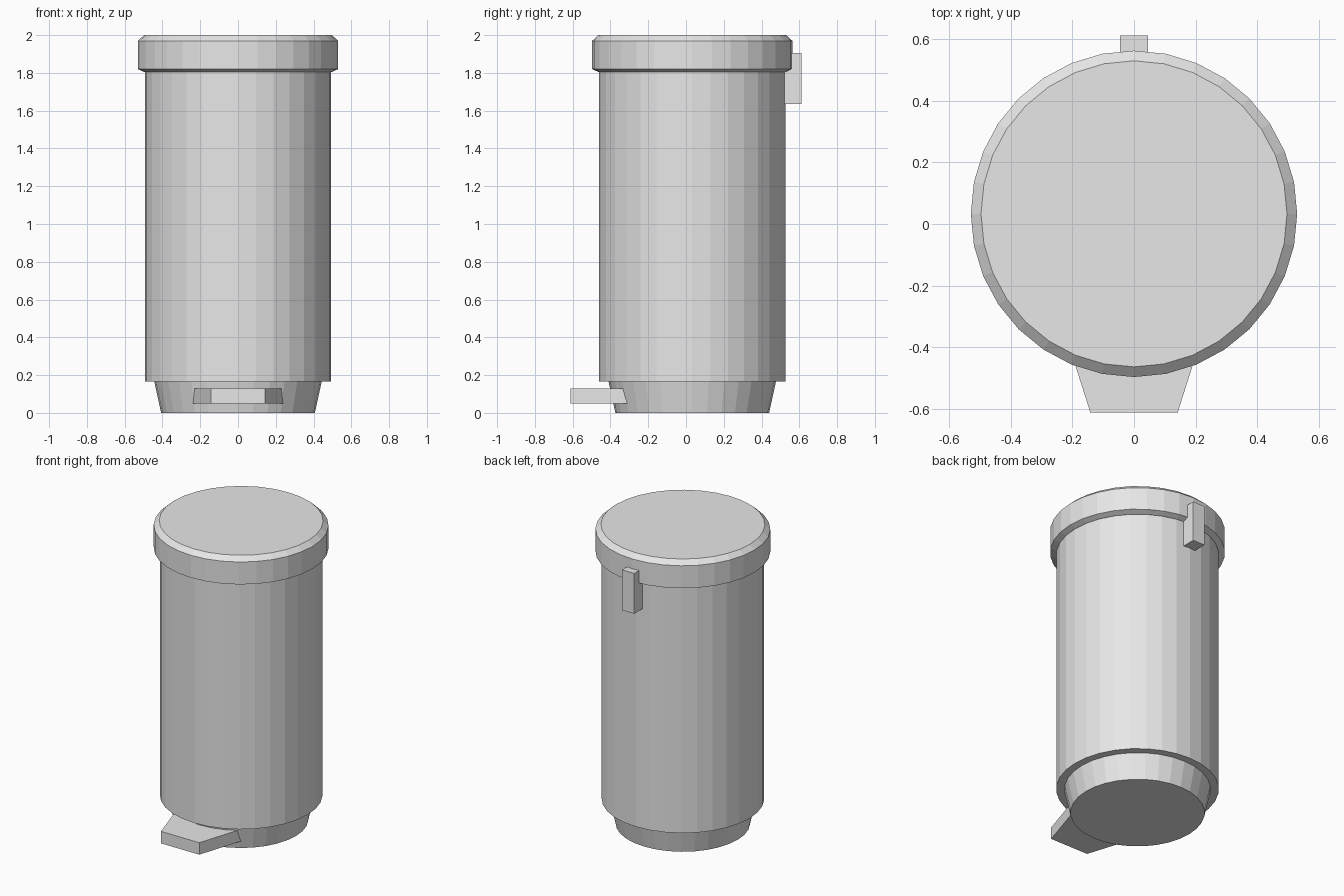
import bpy, bmesh, math

if "Cube" in bpy.data.objects:
    bpy.data.objects.remove(bpy.data.objects["Cube"])

SIDES = 32
CY = 0.033  # centre of the round parts along y

grey = bpy.data.materials.new("light_grey")
grey.diffuse_color = (0.8, 0.8, 0.8, 1)
grey.use_nodes = True
grey.node_tree.nodes["Principled BSDF"].inputs["Base Color"].default_value = grey.diffuse_color


def finish(name, bm):
    bmesh.ops.recalc_face_normals(bm, faces=bm.faces[:])
    mesh = bpy.data.meshes.new(name)
    bm.to_mesh(mesh)
    bm.free()
    mesh.materials.append(grey)
    obj = bpy.data.objects.new(name, mesh)
    bpy.context.collection.objects.link(obj)
    return obj


def lathe(name, profile):
    """Closed flat-shaded solid from (radius, height) rings, bottom to top."""
    bm = bmesh.new()
    rings = []
    for r, z in profile:
        rings.append([bm.verts.new((r * math.cos(2 * math.pi * i / SIDES),
                                    CY + r * math.sin(2 * math.pi * i / SIDES), z))
                      for i in range(SIDES)])
    for low, high in zip(rings, rings[1:]):
        for i in range(SIDES):
            j = (i + 1) % SIDES
            bm.faces.new((low[i], low[j], high[j], high[i]))
    bm.faces.new(rings[0])
    bm.faces.new(rings[-1])
    return finish(name, bm)


def prism(name, outline, z0, z1):
    """Vertical extrusion of an xy outline."""
    bm = bmesh.new()
    face = bm.faces.new([bm.verts.new((x, y, z0)) for x, y in outline])
    up = bmesh.ops.extrude_face_region(bm, geom=[face], use_keep_orig=True)
    for v in up["geom"]:
        if isinstance(v, bmesh.types.BMVert):
            v.co.z = z1
    return finish(name, bm)


# Tapered foot, main drum and chamfered lid
lathe("base", [(0.407, 0), (0.443, 0.165)])
lathe("body", [(0.493, 0.165), (0.493, 1.815)])
lathe("lid", [(0.497, 1.805), (0.53, 1.82), (0.53, 1.97), (0.497, 2.0)])

# Foot pedal flaring back into the base
prism("pedal", [(-0.142, -0.612), (0.142, -0.612), (0.257, -0.25), (-0.257, -0.25)],
      0.05, 0.13)

# Hinge block at the back
prism("hinge", [(-0.045, 0.49), (0.045, 0.49), (0.045, 0.612), (-0.045, 0.612)],
      1.635, 1.905)
